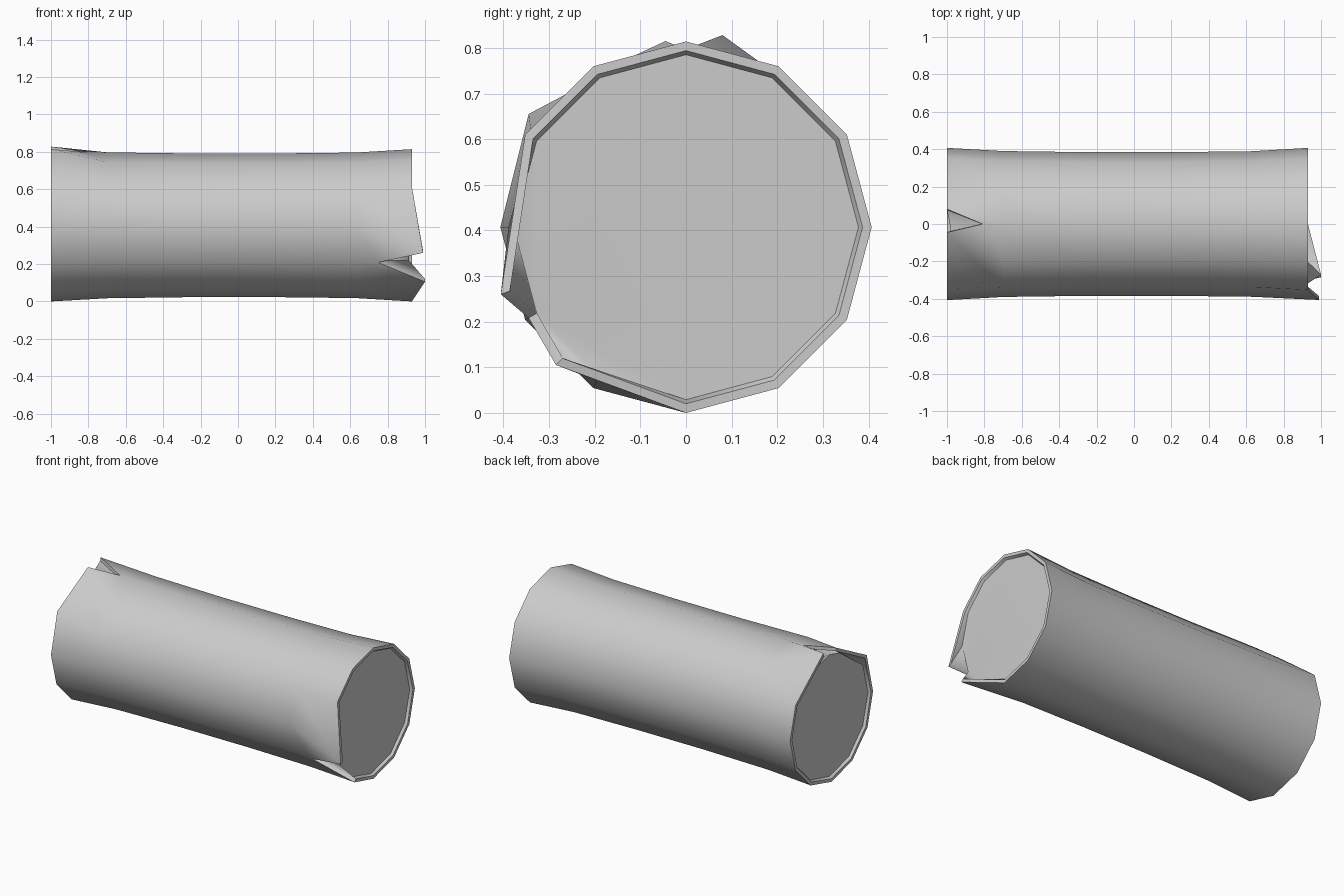
import bpy, bmesh, math
from mathutils import Vector

if "Cube" in bpy.data.objects:
    bpy.data.objects.remove(bpy.data.objects["Cube"])

N, CZ, WALL = 12, 0.407, 0.02


def ring_points(x, r):
    return [Vector((x, r * math.cos(2 * math.pi * i / N),
                    CZ + r * math.sin(2 * math.pi * i / N))) for i in range(N)]


def thinned(points):
    # same ring, moved inward by the wall thickness
    k = 1 - WALL / CZ
    return [Vector((p.x, p.y * k, CZ + (p.z - CZ) * k)) for p in points]


# torn ends: ring vertices dragged away from a split
left = ring_points(-1, 0.407)
left[2] = Vector((-1, 0.08, 0.828))
left[3] = Vector((-0.81, 0, 0.797))
left[4] = Vector((-1, -0.045, 0.815))
left[5] = Vector((-1, -0.345, 0.655))

right = ring_points(0.93, 0.407)
right[6] = Vector((0.99, -0.406, 0.26))
right[7] = Vector((0.75, -0.345, 0.208))
right[8] = Vector((1.0, -0.285, 0.105))

# rings from the left cap, around the rim, along the bark, to the right cap
rings = [ring_points(-0.985, 0.378), thinned(left), left,
         ring_points(-0.7, 0.39), ring_points(-0.25, 0.384),
         ring_points(0.2, 0.384), ring_points(0.63, 0.389),
         right, thinned(right), ring_points(0.915, 0.378)]

bm = bmesh.new()
loops = [[bm.verts.new(p) for p in ring] for ring in rings]
for a, b in zip(loops, loops[1:]):
    for i in range(N):
        j = (i + 1) % N
        bm.faces.new((a[i], a[j], b[j], b[i]))
# end caps
bm.faces.new(loops[0])
bm.faces.new(loops[-1])
bmesh.ops.recalc_face_normals(bm, faces=bm.faces[:])

mesh = bpy.data.meshes.new("log_trunk")
bm.to_mesh(mesh)
bm.free()
log = bpy.data.objects.new("log_trunk", mesh)
bpy.context.collection.objects.link(log)
bpy.context.view_layer.objects.active = log
log.select_set(True)
bpy.ops.object.shade_smooth_by_angle(angle=math.radians(50))
